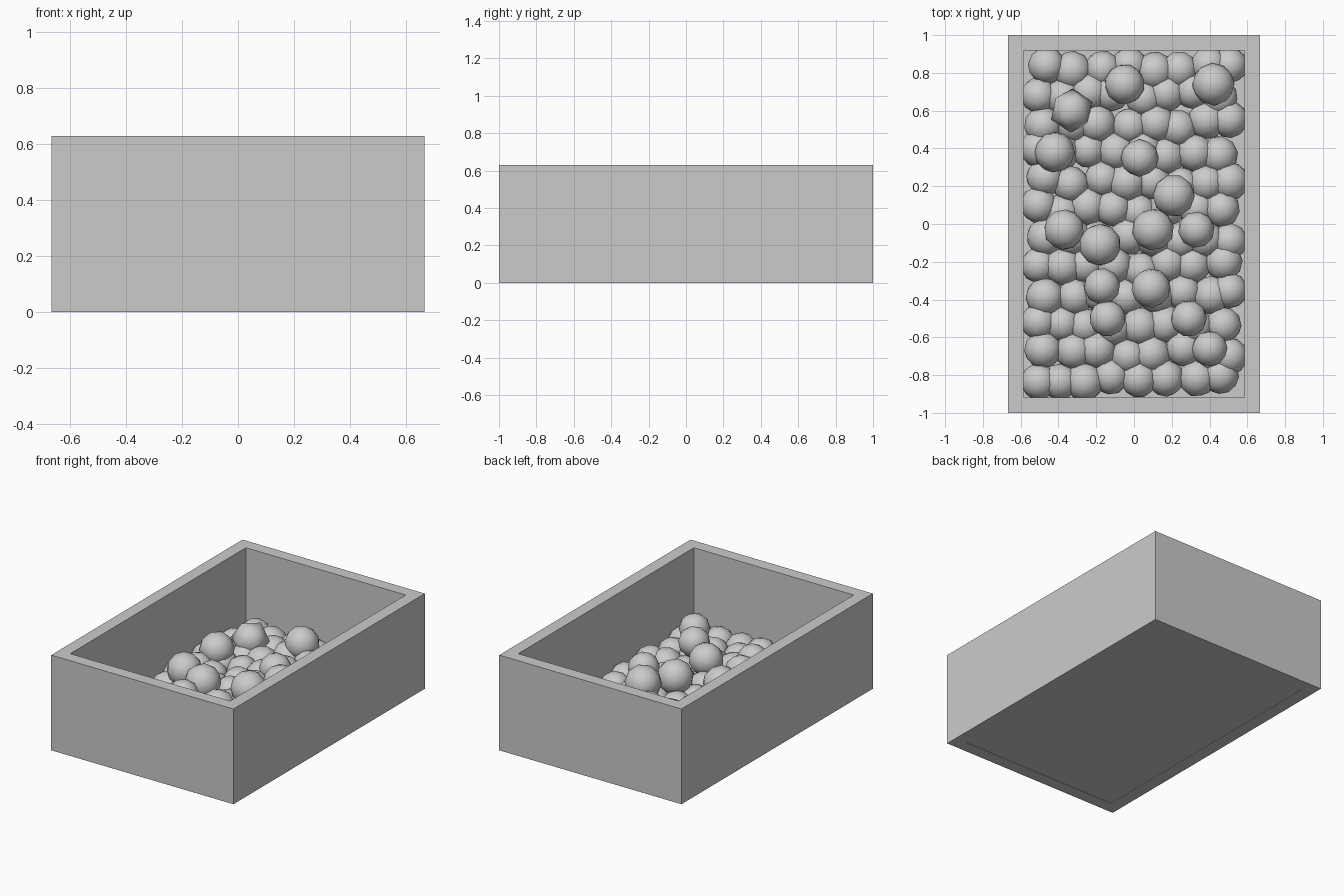
import bpy, bmesh, random
from mathutils import Matrix, Euler, Vector

cube = bpy.data.objects.get("Cube")
if cube:
    bpy.data.objects.remove(cube, do_unlink=True)

random.seed(7)
HALF_X, HALF_Y, HEIGHT, WALL = 0.667, 1.0, 0.63, 0.082

# Single plain grey
grey = bpy.data.materials.new("plain grey")
grey.use_nodes = True
colour = (0.6, 0.6, 0.6, 1)
grey.diffuse_color = colour
grey.node_tree.nodes["Principled BSDF"].inputs["Base Color"].default_value = colour


def finish(name, bm, smooth=False):
    mesh = bpy.data.meshes.new(name)
    for face in bm.faces:
        face.smooth = smooth
    bm.to_mesh(mesh)
    bm.free()
    mesh.materials.append(grey)
    obj = bpy.data.objects.new(name, mesh)
    bpy.context.collection.objects.link(obj)
    return obj


def slab(name, low, high):
    low, high = Vector(low), Vector(high)
    bm = bmesh.new()
    place = Matrix.Translation((low + high) / 2) @ Matrix.Diagonal((*(high - low), 1))
    bmesh.ops.create_cube(bm, size=1, matrix=place)
    return finish(name, bm)


def add_pebble(bm, x, y, z, radius, detail=2):
    turn = Euler([random.uniform(0, 6) for _ in range(3)]).to_matrix().to_4x4()
    bmesh.ops.create_icosphere(bm, subdivisions=detail, radius=radius,
                               matrix=Matrix.Translation((x, y, z)) @ turn)


# Open box: long side walls, end walls between them, thin floor
in_x, in_y = HALF_X - WALL, HALF_Y - WALL
for side, name in ((-1, "right"), (1, "left")):
    a, b = sorted((side * in_x, side * HALF_X))
    slab(name + "_wall", (a, -HALF_Y, 0), (b, HALF_Y, HEIGHT))
for side, name in ((-1, "front"), (1, "back")):
    a, b = sorted((side * in_y, side * HALF_Y))
    slab(name + "_wall", (-in_x, a, 0), (in_x, b, HEIGHT))
slab("floor", (-in_x, -in_y, 0.003), (in_x, in_y, 0.03))

# Lower bed of closely packed pebbles
bed = bmesh.new()
ROWS, COLUMNS = 12, 8
for row in range(ROWS):
    for col in range(COLUMNS):
        x = -0.5 + col / (COLUMNS - 1) + (0.035 if row % 2 else -0.035)
        y = -0.825 + 1.66 * row / (ROWS - 1)
        x += random.uniform(-0.018, 0.018)
        y += random.uniform(-0.025, 0.025)
        x = max(-0.505, min(0.505, x))
        y = max(-0.835, min(0.84, y))
        add_pebble(bed, x, y, random.uniform(0.105, 0.125), random.uniform(0.096, 0.104))
finish("pebble_bed", bed, True)

# Loose pebbles resting on the bed: x, y, radius
loose = [(-0.05, 0.74, 0.107), (0.42, 0.74, 0.113), (-0.42, 0.38, 0.108),
         (0.03, 0.35, 0.1), (0.21, 0.15, 0.112), (-0.37, -0.03, 0.108),
         (-0.18, -0.11, 0.112), (0.1, -0.03, 0.112), (0.33, -0.03, 0.097),
         (-0.17, -0.33, 0.097), (0.09, -0.34, 0.105), (-0.14, -0.5, 0.097),
         (0.29, -0.5, 0.097), (0.4, -0.66, 0.095)]
top = bmesh.new()
for x, y, radius in loose:
    add_pebble(top, x, y, 0.21 if y > 0.3 else 0.245, radius)
add_pebble(top, -0.33, 0.6, 0.215, 0.118, 1)
finish("loose_pebbles", top, True)
